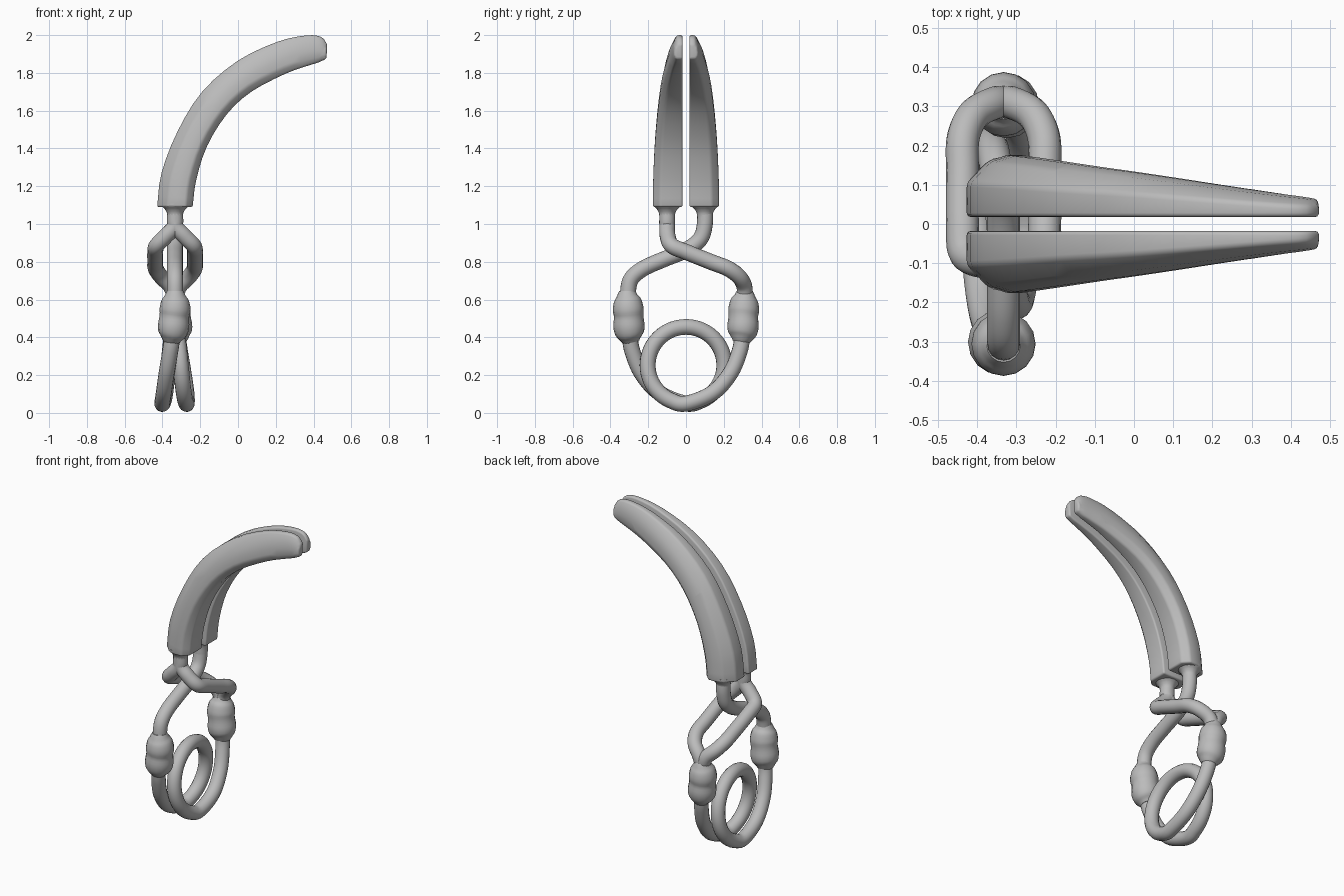
import bpy, bmesh, math
from mathutils import Vector

cube = bpy.data.objects.get("Cube")
if cube:
    bpy.data.objects.remove(cube, do_unlink=True)

metal = bpy.data.materials.new("plain_grey")
metal.use_nodes = True
GREY = (0.5, 0.5, 0.5, 1)
metal.diffuse_color = GREY
for node in metal.node_tree.nodes:
    if node.type == 'BSDF_PRINCIPLED':
        node.inputs["Base Color"].default_value = GREY

AXIS = -0.333    # x of the wire frame
WIRE = 0.042


def smooth_path(points, steps):
    """Catmull-Rom curve through tuples of any length."""
    pts = [Vector(p) for p in points]
    pts = [2 * pts[0] - pts[1]] + pts + [2 * pts[-1] - pts[-2]]
    out = []
    for a, b, c, d in zip(pts, pts[1:], pts[2:], pts[3:]):
        for i in range(steps):
            t = i / steps
            out.append(0.5 * (2 * b + (c - a) * t + (2 * a - 5 * b + 4 * c - d) * t * t
                              + (3 * b - a - 3 * c + d) * t ** 3))
    return out + [pts[-2]]


def finish(obj, angle):
    """Turn into a plain mesh with smooth shading."""
    bpy.context.collection.objects.link(obj)
    bpy.ops.object.select_all(action='DESELECT')
    obj.select_set(True)
    bpy.context.view_layer.objects.active = obj
    bpy.ops.object.convert(target='MESH')
    bpy.ops.object.shade_smooth_by_angle(angle=math.radians(angle))


def tube(name, points, steps=6):
    """Round bar; each point is x offset from the axis, y, z, radius."""
    path = smooth_path(points, steps)
    curve = bpy.data.curves.new(name, 'CURVE')
    curve.dimensions = '3D'
    curve.bevel_depth = 1
    curve.bevel_resolution = 6
    curve.use_fill_caps = True
    spline = curve.splines.new('POLY')
    spline.points.add(len(path) - 1)
    for sp, (x, y, z, r) in zip(spline.points, path):
        sp.co = (x + AXIS, y, z, 1)
        sp.radius = r
    curve.materials.append(metal)
    finish(bpy.data.objects.new(name, curve), 50)


def wire(name, points):
    tube(name, [(*p, WIRE) for p in points])


# Curved jaws: outer x, z and inner x, z at stations from base to tip
STATIONS = [(-.428, 1.09, -.24, 1.09), (-.405, 1.27, -.222, 1.23), (-.32, 1.49, -.165, 1.41),
            (-.19, 1.70, -.06, 1.58), (0, 1.865, .07, 1.70), (.21, 1.965, .25, 1.795),
            (.36, 1.998, .37, 1.838), (.44, 1.99, .425, 1.855), (.473, 1.95, .468, 1.875)]
# Cross-section: outer to inner edge, flat meeting side to swollen side
SECTION = [(0, 0), (0, .55), (.28, .9), (.55, 1), (.8, 1), (1, .75), (1, 0)]


def jaw(name, side):
    bm = bmesh.new()
    rings = []
    for ox, oz, ix, iz in smooth_path(STATIONS, 3):
        width = .158 - .16 * (ix + .24)
        rings.append([bm.verts.new((ox + (ix - ox) * u, side * (.018 + width * v),
                                    oz + (iz - oz) * u)) for u, v in SECTION])
    n = len(SECTION)
    for a, b in zip(rings, rings[1:]):
        for i in range(n):
            j = (i + 1) % n
            bm.faces.new((a[i], a[j], b[j], b[i]))
    bm.faces.new(rings[0])
    bm.faces.new(rings[-1])
    bmesh.ops.recalc_face_normals(bm, faces=bm.faces[:])
    mesh = bpy.data.meshes.new(name)
    bm.to_mesh(mesh)
    bm.free()
    mesh.materials.append(metal)
    obj = bpy.data.objects.new(name, mesh)
    bevel = obj.modifiers.new("rounded_edges", 'BEVEL')
    bevel.width = .018
    bevel.segments = 3
    bevel.limit_method = 'ANGLE'
    bevel.angle_limit = math.radians(28)
    finish(obj, 40)


for label, side in (("front", -1), ("back", 1)):
    jaw(label + "_jaw", side)
    # Flared neck under the jaw
    tube(label + "_neck", [(0, side * .1, z, r) for z, r in
                           ((1.0, WIRE), (1.05, WIRE), (1.075, .052), (1.095, .07), (1.11, .072))])
    # Swollen sleeve joining arm to spring
    tube(label + "_sleeve", [(side * x, side * y, z, r) for x, y, z, r in
                             ((0, .31, .645, .043), (0, .31, .62, .056), (0, .308, .595, .072),
                              (0, .306, .55, .082), (.004, .303, .51, .078), (.008, .302, .46, .083),
                              (.012, .298, .42, .076), (.016, .294, .395, .058),
                              (.018, .29, .375, .043))], 3)

# Single arm passing through the split link
wire("crossing_arm", [(0, .1, 1.08), (0, .1, 1.0), (0, .075, .92), (0, 0, .862), (0, -.12, .812),
                      (0, -.23, .762), (0, -.295, .7), (0, -.31, .6)])

# Split link: two mirrored strands
for label, s in (("right", -1), ("left", 1)):
    wire(label + "_link_strand", [(s * x, y, z) for x, y, z in
                                  ((0, -.1, 1.06), (.002, -.1, .99), (.05, -.097, .935),
                                   (.098, -.075, .885), (.105, 0, .852), (.105, .13, .80),
                                   (.103, .22, .765), (.075, .28, .722), (.025, .308, .672),
                                   (0, .31, .61))])

# Spring: arm down, one full turn, arm up
coil = []
for i in range(17):
    t = i / 16
    a = 2 * math.pi * t
    coil.append((.13 * t - .068, .203 * math.sin(a), .252 - .203 * math.cos(a)))
arm = [(.012, .3, .42), (.025, .285, .33), (.045, .235, .21), (.06, .14, .105)]
wire("coil_spring", [(-x, -y, z) for x, y, z in arm] + coil + arm[::-1])
